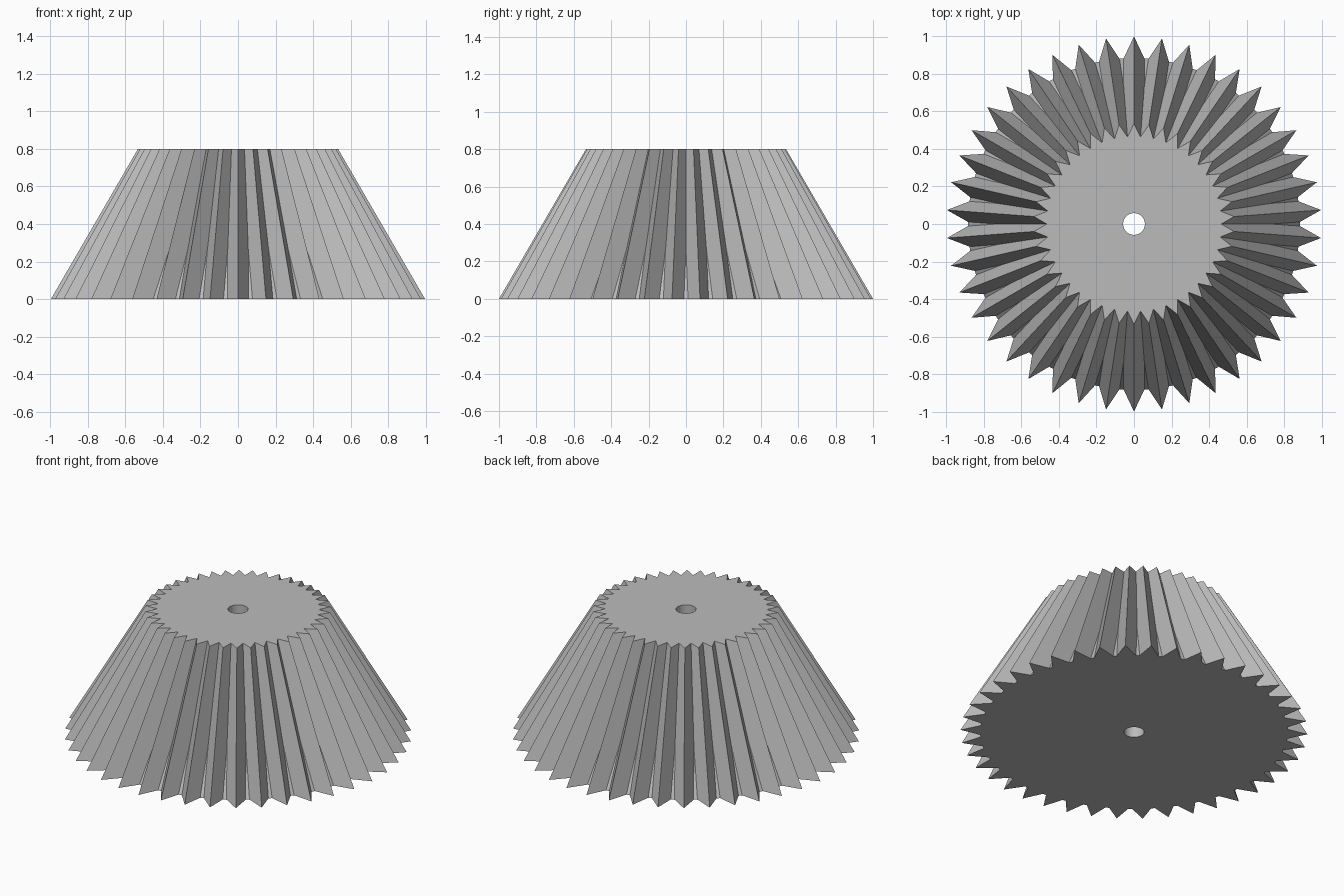
import bpy, bmesh
from math import sin, cos, pi

cube = bpy.data.objects.get("Cube")
if cube:
    bpy.data.objects.remove(cube, do_unlink=True)

TEETH, HEIGHT = 42, 0.8

grey = bpy.data.materials.new("plain grey")
grey.use_nodes = True
grey.diffuse_color = (0.5, 0.5, 0.5, 1)
grey.node_tree.nodes["Principled BSDF"].inputs["Base Color"].default_value = (0.5, 0.5, 0.5, 1)


def loop(bm, radii, z, count):
    """Closed ring of vertices cycling through the given radii, starting at +y."""
    return [bm.verts.new((radii[i % len(radii)] * sin(2 * pi * i / count),
                          radii[i % len(radii)] * cos(2 * pi * i / count), z))
            for i in range(count)]


def tube(name, count, sections):
    """Join a cycle of rings into a closed ring-shaped solid."""
    bm = bmesh.new()
    rings = [loop(bm, radii, z, count) for radii, z in sections]
    for a, b in zip(rings, rings[1:] + rings[:1]):
        for i in range(count):
            j = (i + 1) % count
            bm.faces.new((a[i], a[j], b[j], b[i]))
    bmesh.ops.recalc_face_normals(bm, faces=bm.faces)
    mesh = bpy.data.meshes.new(name)
    bm.to_mesh(mesh)
    bm.free()
    mesh.materials.append(grey)
    obj = bpy.data.objects.new(name, mesh)
    bpy.context.collection.objects.link(obj)
    return obj


# Round tapered core with a straight bore
core = tube("core", TEETH * 2, [([0.885], 0), ([0.425], HEIGHT),
                                ([0.058], HEIGHT), ([0.058], 0)])
for p in core.data.polygons:
    p.use_smooth = abs(p.normal.z) < 0.9
core.data.set_sharp_from_angle(angle=pi / 6)

# Ring of pointed tapered teeth, rooted inside the core
tube("teeth", TEETH * 2, [([1.0, 0.865], 0), ([0.535, 0.465], HEIGHT),
                          ([0.42], HEIGHT), ([0.84], 0)])
